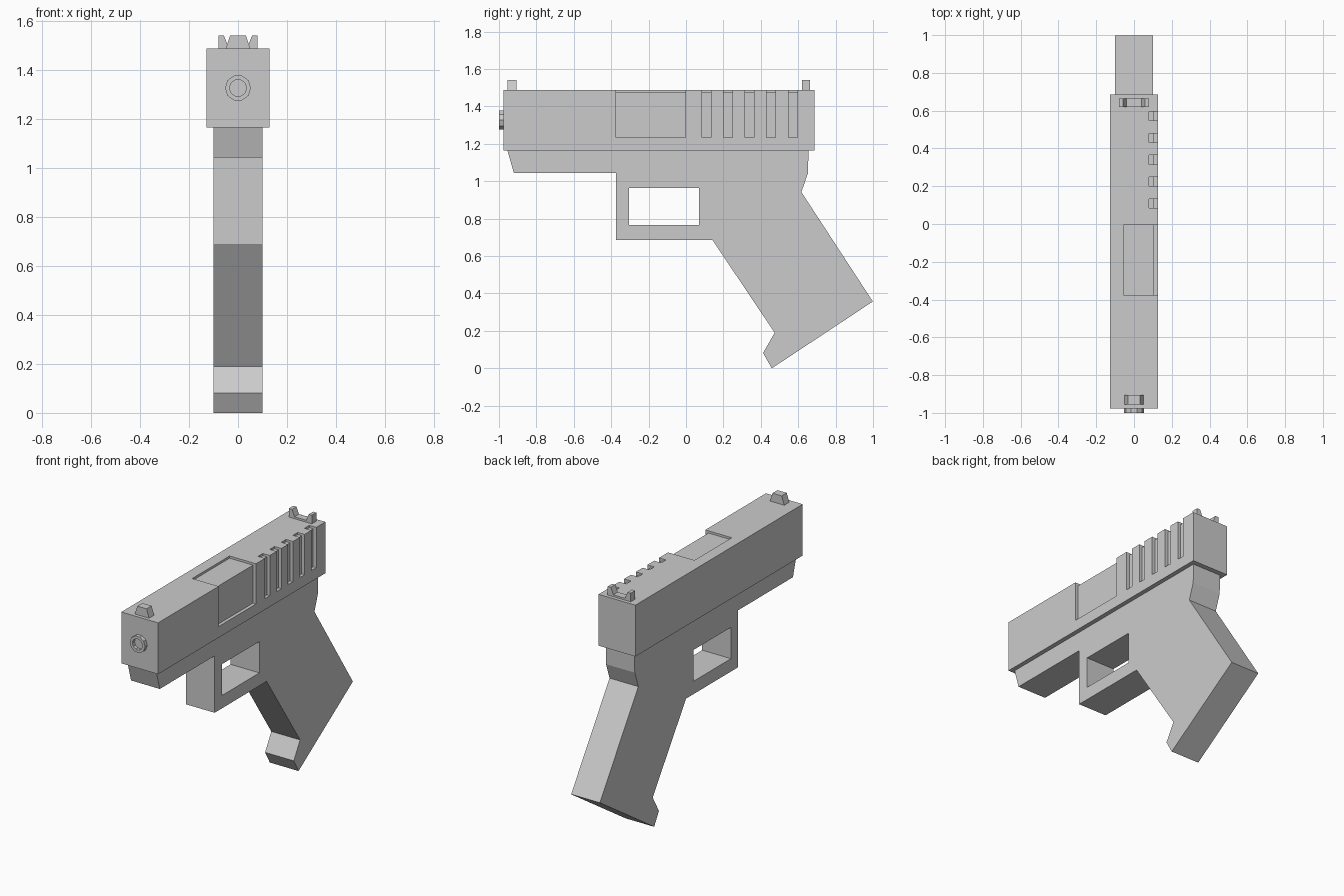
import bpy
import bmesh
import math

if "Cube" in bpy.data.objects:
    bpy.data.objects.remove(bpy.data.objects["Cube"], do_unlink=True)

GREY = (0.6, 0.6, 0.6, 1.0)
grey = bpy.data.materials.new("plain grey")
grey.use_nodes = True
grey.diffuse_color = GREY
grey.node_tree.nodes["Principled BSDF"].inputs["Base Color"].default_value = GREY


def finish(name, bm):
    bmesh.ops.recalc_face_normals(bm, faces=bm.faces)
    mesh = bpy.data.meshes.new(name)
    bm.to_mesh(mesh)
    bm.free()
    mesh.materials.append(grey)
    obj = bpy.data.objects.new(name, mesh)
    bpy.context.collection.objects.link(obj)
    return obj


def prism(name, outline, start, end, axis):
    """Extrude an outline along x (outline is y, z) or along y (outline is x, z)."""
    bm = bmesh.new()

    def place(p, d):
        return (d, p[0], p[1]) if axis == "x" else (p[0], d, p[1])

    face = bm.faces.new([bm.verts.new(place(p, start)) for p in outline])
    new = bmesh.ops.extrude_face_region(bm, geom=[face])["geom"]
    shift = place((0, 0), end - start)
    bmesh.ops.translate(bm, vec=shift, verts=[v for v in new if isinstance(v, bmesh.types.BMVert)])
    return finish(name, bm)


def rect(a0, a1, b0, b1):
    return [(a0, b0), (a1, b0), (a1, b1), (a0, b1)]


def cut(obj, cutter):
    mod = obj.modifiers.new("cut", "BOOLEAN")
    mod.operation = "DIFFERENCE"
    mod.solver = "EXACT"
    mod.object = cutter
    bpy.context.view_layer.objects.active = obj
    bpy.ops.object.modifier_apply(modifier=mod.name)
    bpy.data.objects.remove(cutter, do_unlink=True)


# Slide, with the shallow port and grip grooves wrapping over the left top edge
TOP = 1.488
slide = prism("slide", rect(-0.128, 0.128, 1.165, TOP), -0.977, 0.686, "y")


def edge_recess(inner_x, start, end):
    step, floor, base, out, over = 0.107, 1.474, 1.235, 0.2, 1.6
    outline = [(inner_x, floor), (inner_x, over), (out, over),
               (out, base), (step, base), (step, floor)]
    cut(slide, prism("recess_cutter", outline, start, end, "y"))


edge_recess(-0.056, -0.375, -0.004)
for i in range(5):
    middle = 0.109 + i * 0.1155
    edge_recess(0.08, middle - 0.024, middle + 0.024)

# Frame, guard and slanted grip in one outline
frame = prism("frame_and_grip", [
    (-0.955, 1.165), (-0.92, 1.043), (-0.375, 1.043), (-0.375, 0.685),
    (0.142, 0.685), (0.474, 0.19), (0.412, 0.082), (0.459, 0),
    (0.999, 0.357), (0.617, 0.942), (0.652, 1.043), (0.655, 1.165),
], -0.1, 0.1, "x")
cut(frame, prism("guard_cutter", rect(-0.304, 0.07, 0.766, 0.963), -0.3, 0.3, "x"))

# Sights
PEAK = 1.542
prism("front_sight", [(-0.05, TOP), (-0.032, PEAK), (0.032, PEAK), (0.05, TOP)],
      -0.955, -0.905, "y")
half = [(0.08, TOP), (0.08, PEAK), (0.058, PEAK), (0.041, 1.5)]
prism("rear_sight", half + [(-x, z) for x, z in reversed(half)], 0.62, 0.664, "y")

# Hollow muzzle ring
SIDES = 10
bm = bmesh.new()
rings = []
for radius, y in [(0.053, -0.977), (0.053, -1), (0.035, -1), (0.035, -0.979)]:
    angles = [math.tau * (k + 0.5) / SIDES + math.pi / 2 for k in range(SIDES)]
    rings.append([bm.verts.new((radius * math.cos(a), y, 1.327 + radius * math.sin(a)))
                  for a in angles])
for a, b in zip(rings, rings[1:]):
    for k in range(SIDES):
        n = (k + 1) % SIDES
        bm.faces.new((a[k], a[n], b[n], b[k]))
bm.faces.new(rings[-1])
bm.faces.new(rings[0])
finish("muzzle", bm)
